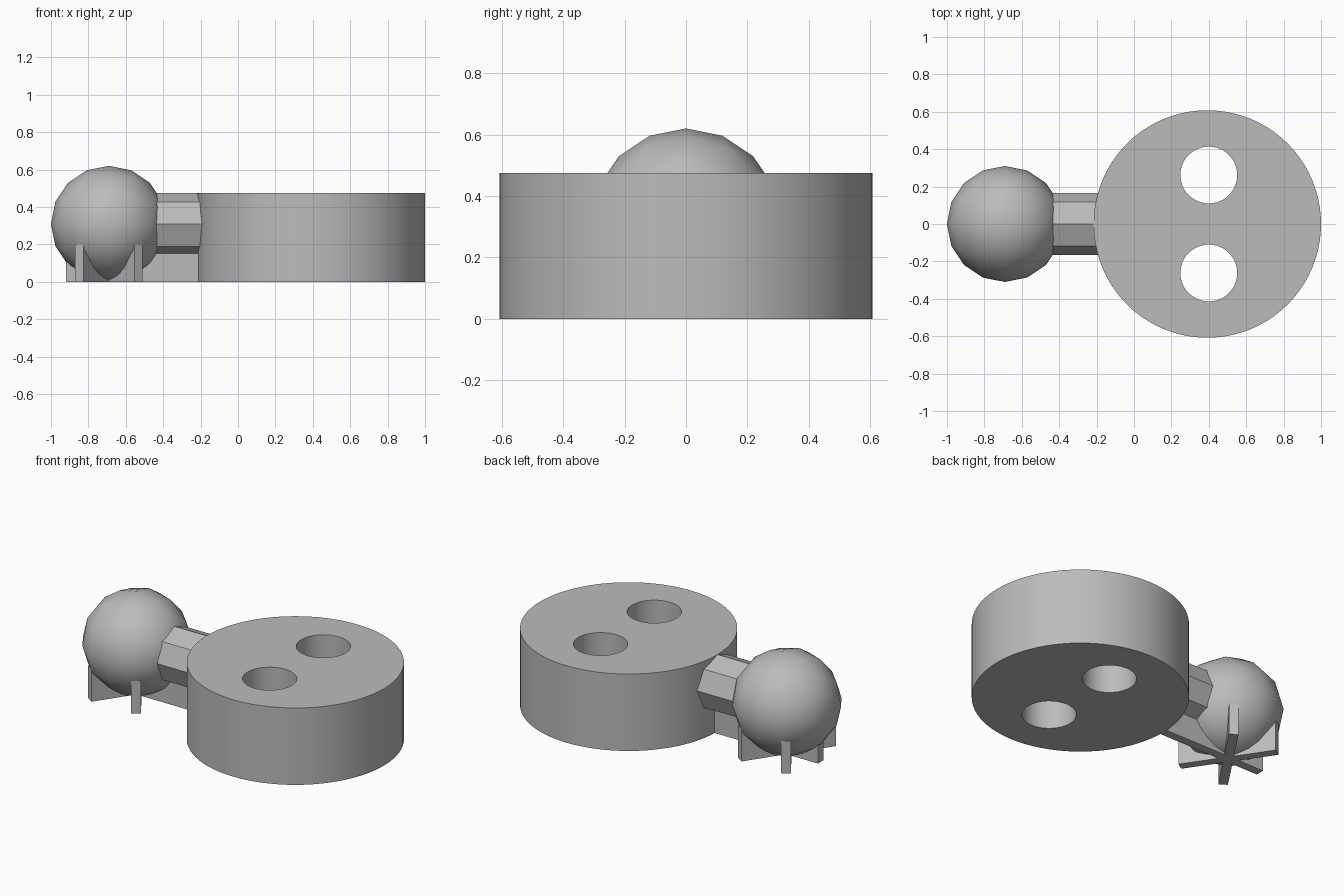
import bpy, bmesh, math
from mathutils import Matrix, Vector

if "Cube" in bpy.data.objects:
    bpy.data.objects.remove(bpy.data.objects["Cube"], do_unlink=True)

grey = bpy.data.materials.new("plain_grey")
grey.use_nodes = True
grey.diffuse_color = (0.5, 0.5, 0.5, 1)
grey.node_tree.nodes["Principled BSDF"].inputs["Base Color"].default_value = (0.5, 0.5, 0.5, 1)

BALL = Vector((-0.69, 0, 0.31))
RADIUS = 0.31


def finish(name, bm, smooth=False):
    bmesh.ops.recalc_face_normals(bm, faces=bm.faces[:])
    mesh = bpy.data.meshes.new(name)
    bm.to_mesh(mesh)
    bm.free()
    mesh.materials.append(grey)
    obj = bpy.data.objects.new(name, mesh)
    bpy.context.collection.objects.link(obj)
    if smooth:
        bpy.ops.object.select_all(action='DESELECT')
        obj.select_set(True)
        bpy.context.view_layer.objects.active = obj
        bpy.ops.object.shade_smooth_by_angle(angle=math.radians(30))
    return obj


def bar(name, start, end, width, height):
    # Upright rectangular bar standing on the ground between two points
    a, b = Vector(start), Vector(end)
    d = b - a
    mid = (a + b) / 2
    m = (Matrix.Translation((mid.x, mid.y, height / 2))
         @ Matrix.Rotation(math.atan2(d.y, d.x), 4, 'Z')
         @ Matrix.Diagonal((d.length, width, height, 1)))
    bm = bmesh.new()
    bmesh.ops.create_cube(bm, size=1, matrix=m)
    finish(name, bm)


# Round disc with two through holes: fill three rings, then extrude
bm = bmesh.new()
for x, y, r, n in ((0.392, 0, 0.608, 80), (0.4, 0.262, 0.152, 48), (0.4, -0.262, 0.152, 48)):
    bmesh.ops.create_circle(bm, segments=n, radius=r, matrix=Matrix.Translation((x, y, 0)))
bmesh.ops.triangle_fill(bm, use_beauty=True, edges=bm.edges[:], normal=(0, 0, 1))
top = bmesh.ops.extrude_face_region(bm, geom=bm.faces[:], use_keep_orig=True)
bmesh.ops.translate(bm, vec=(0, 0, 0.475),
                    verts=[v for v in top["geom"] if isinstance(v, bmesh.types.BMVert)])
finish("disc", bm, smooth=True)

# Ball made from an octahedron with each edge split in four
bm = bmesh.new()
N = 4
for i in range(-N, N + 1):
    for j in range(-N, N + 1):
        rest = N - abs(i) - abs(j)
        for k in {rest, -rest} if rest >= 0 else ():
            p = Vector([math.sin(math.pi / 2 * c / N) for c in (i, j, k)])
            bm.verts.new(BALL + p.normalized() * RADIUS)
bmesh.ops.convex_hull(bm, input=bm.verts[:])
finish("ball", bm, smooth=True)

# Eight-sided neck joining ball and disc
bm = bmesh.new()
bmesh.ops.create_cone(bm, cap_ends=True, segments=8, radius1=0.167, radius2=0.167, depth=0.6,
                      matrix=Matrix.Translation((-0.38, 0, 0.308)) @ Matrix.Rotation(math.pi / 2, 4, 'Y'))
finish("neck", bm)

# Star-shaped foot: one bar running to the disc and two crossing bars
bar("foot_bar_long", (-0.92, 0, 0), (-0.17, 0, 0), 0.054, 0.2)
for name, side in (("foot_bar_left", 1), ("foot_bar_right", -1)):
    bar(name, (BALL.x - 0.158, -0.235 * side, 0), (BALL.x + 0.158, 0.235 * side, 0), 0.054, 0.2)
